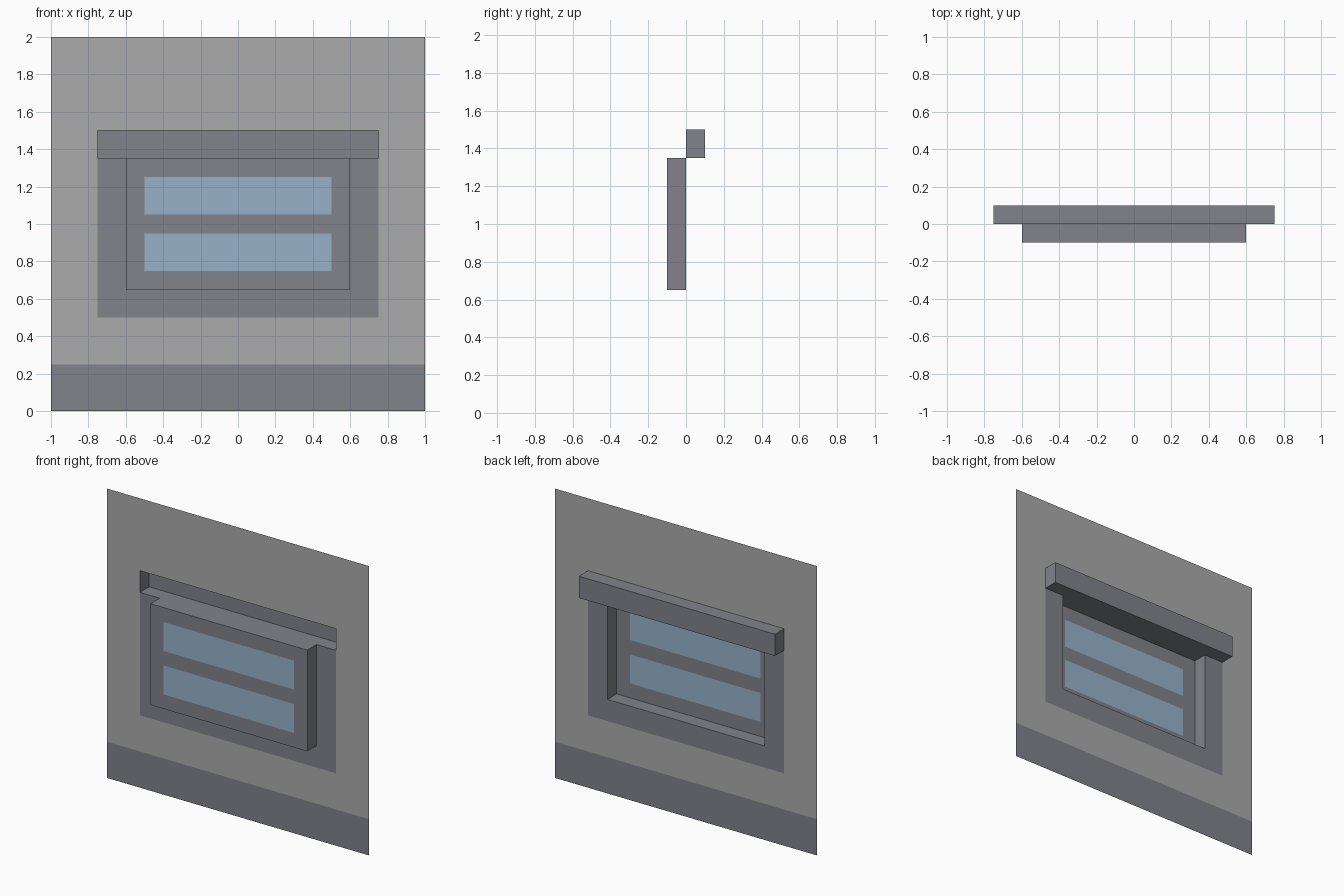
import bpy
import bmesh

cube = bpy.data.objects.get("Cube")
if cube:
    bpy.data.objects.remove(cube, do_unlink=True)


def material(name, rgb):
    mat = bpy.data.materials.new(name)
    mat.use_nodes = True
    mat.diffuse_color = (*rgb, 1)
    mat.node_tree.nodes["Principled BSDF"].inputs["Base Color"].default_value = (*rgb, 1)
    return mat


plaster = material("light grey plaster", (0.407, 0.407, 0.407))
trim = material("slate grey trim", (0.220, 0.227, 0.254))
glass = material("pale blue glass", (0.31, 0.45, 0.584))


def finish(name, bm, mat):
    bmesh.ops.remove_doubles(bm, verts=bm.verts, dist=0.0001)
    mesh = bpy.data.meshes.new(name)
    bm.to_mesh(mesh)
    bm.free()
    mesh.materials.append(mat)
    obj = bpy.data.objects.new(name, mesh)
    bpy.context.collection.objects.link(obj)


def quad(bm, points):
    bm.faces.new([bm.verts.new(p) for p in points])


# Rectangles are (half width, bottom, top), centred on x = 0
def add_sheet(bm, y, outer, holes=()):
    rects = [outer, *holes]
    xs = sorted({s * r[0] for r in rects for s in (-1, 1)})
    zs = sorted({z for r in rects for z in r[1:]})
    for x0, x1 in zip(xs, xs[1:]):
        for z0, z1 in zip(zs, zs[1:]):
            cx, cz = (x0 + x1) / 2, (z0 + z1) / 2
            if not any(abs(cx) < w and lo < cz < hi for w, lo, hi in holes):
                quad(bm, [(x0, y, z0), (x0, y, z1), (x1, y, z1), (x1, y, z0)])


def add_sides(bm, rect, y0, y1):
    w, lo, hi = rect
    ring = [(-w, lo), (-w, hi), (w, hi), (w, lo)]
    for (ax, az), (bx, bz) in zip(ring, ring[1:] + ring[:1]):
        quad(bm, [(ax, y0, az), (bx, y0, bz), (bx, y1, bz), (ax, y1, az)])


def sheet(name, mat, y, outer, holes=()):
    bm = bmesh.new()
    add_sheet(bm, y, outer, holes)
    finish(name, bm, mat)


DEPTH = 0.1
ledge = (0.75, 1.35, 1.5)
surround = (0.75, 0.5, 1.35)
recess = (0.6, 0.65, 1.35)
panes = {"lower_pane": (0.5, 0.75, 0.95), "upper_pane": (0.5, 1.05, 1.25)}

# Flat wall, base band and window surround
sheet("wall", plaster, 0, (1, 0.25, 2), [ledge, surround])
sheet("base_band", trim, 0, (1, 0, 0.25))
sheet("window_surround", trim, 0, surround, [recess])

# Ledge box, open towards the wall
bm = bmesh.new()
add_sheet(bm, DEPTH, ledge)
add_sides(bm, ledge, 0, DEPTH)
finish("window_ledge", bm, trim)

# Recessed frame with openings for the panes
bm = bmesh.new()
add_sheet(bm, -DEPTH, recess, list(panes.values()))
add_sides(bm, recess, 0, -DEPTH)
finish("window_frame", bm, trim)

# Glass panes, flush with the frame
for name, rect in panes.items():
    sheet(name, glass, -DEPTH, rect)
